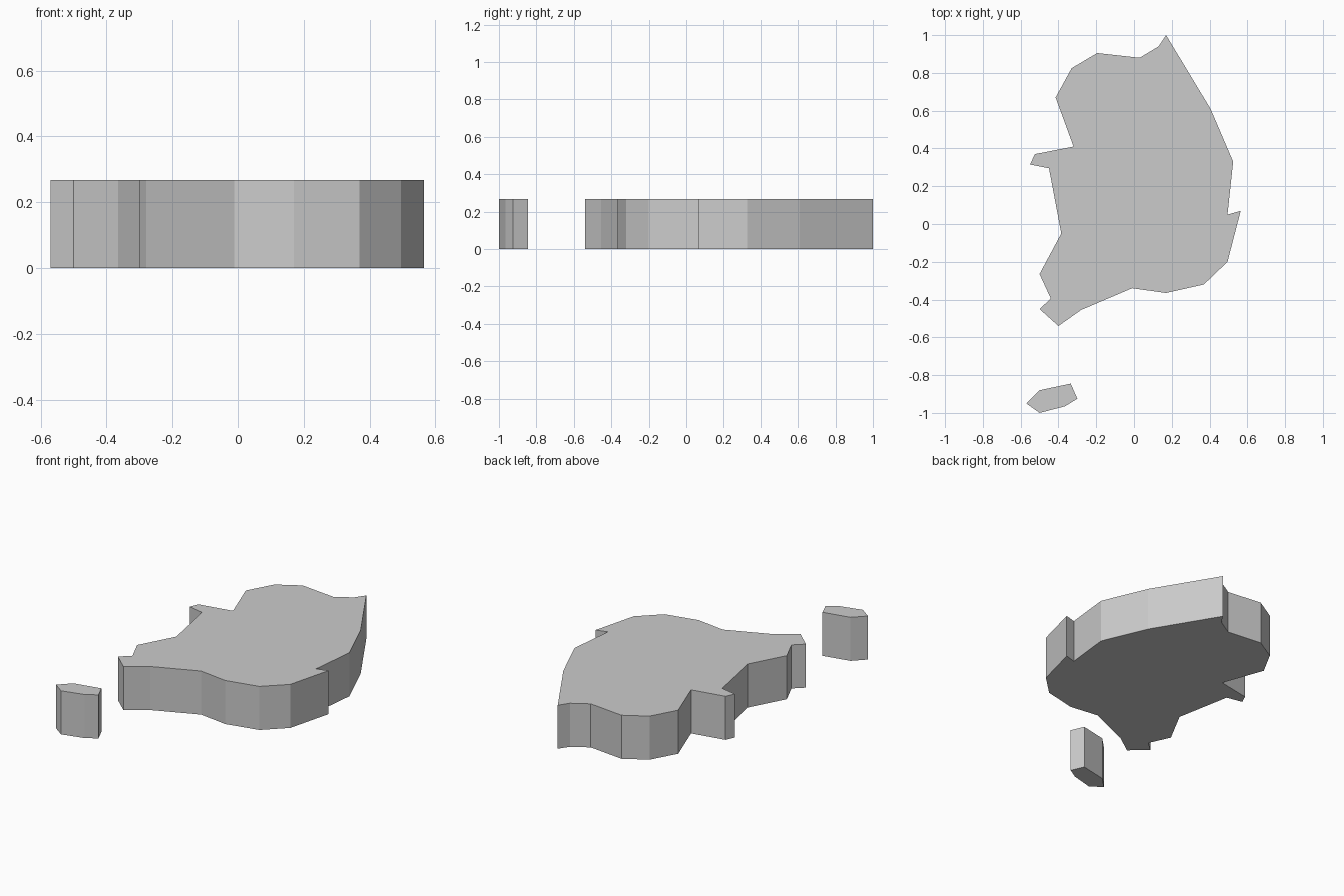
import bpy
import bmesh

default_cube = bpy.data.objects.get("Cube")
if default_cube:
    bpy.data.objects.remove(default_cube, do_unlink=True)

HEIGHT = 0.267

# Single flat grey used by every part
grey = bpy.data.materials.new("light grey")
grey.use_nodes = True
grey_colour = (0.6, 0.6, 0.6, 1)
grey.diffuse_color = grey_colour
grey.node_tree.nodes["Principled BSDF"].inputs["Base Color"].default_value = grey_colour


def extruded_slab(name, outline):
    """Raise a closed ground outline into a solid flat-shaded slab."""
    bm = bmesh.new()
    base = bm.faces.new([bm.verts.new((x, y, 0)) for x, y in outline])
    raised = bmesh.ops.extrude_face_region(bm, geom=[base], use_keep_orig=True)
    top_verts = [v for v in raised["geom"] if isinstance(v, bmesh.types.BMVert)]
    bmesh.ops.translate(bm, verts=top_verts, vec=(0, 0, HEIGHT))
    bmesh.ops.recalc_face_normals(bm, faces=bm.faces[:])
    mesh = bpy.data.meshes.new(name)
    bm.to_mesh(mesh)
    bm.free()
    mesh.materials.append(grey)
    slab = bpy.data.objects.new(name, mesh)
    bpy.context.collection.objects.link(slab)
    return slab


# Coastline pieces of the large land mass, clockwise from the northern tip
east_coast = [(0.17, 1), (0.405, 0.61), (0.525, 0.33), (0.495, 0.05),
              (0.565, 0.07), (0.495, -0.2)]
south_coast = [(0.37, -0.32), (0.17, -0.365), (-0.01, -0.34),
               (-0.28, -0.455), (-0.4, -0.54)]
west_coast = [(-0.5, -0.45), (-0.44, -0.395), (-0.5, -0.265), (-0.385, -0.05),
              (-0.45, 0.295), (-0.55, 0.315), (-0.525, 0.37), (-0.32, 0.41)]
north_coast = [(-0.415, 0.67), (-0.33, 0.825), (-0.195, 0.905),
               (0.03, 0.88), (0.13, 0.94)]
extruded_slab("mainland", east_coast + south_coast + west_coast + north_coast)

# Small separate island to the south-west
island_coast = [(-0.57, -0.95), (-0.5, -0.88), (-0.335, -0.845),
                (-0.3, -0.925), (-0.365, -0.965), (-0.5, -1)]
extruded_slab("island", island_coast)
